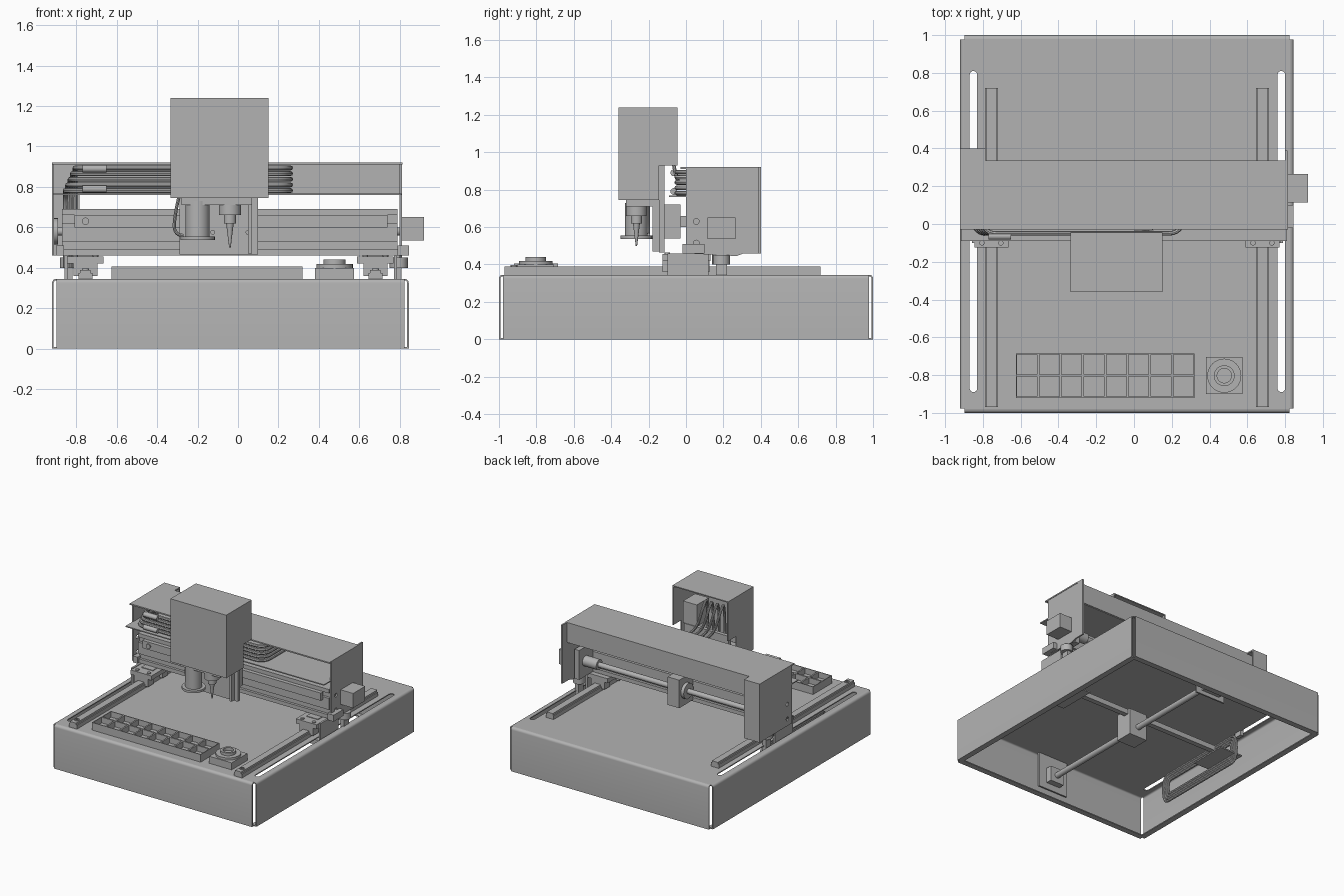
import bpy, bmesh, math
from mathutils import Matrix

if "Cube" in bpy.data.objects:
    bpy.data.objects.remove(bpy.data.objects["Cube"], do_unlink=True)

grey = bpy.data.materials.new("plain grey")
grey.use_nodes = True
grey.diffuse_color = (0.45, 0.45, 0.45, 1)
grey.node_tree.nodes["Principled BSDF"].inputs["Base Color"].default_value = (0.45, 0.45, 0.45, 1)
parts = []


def add(name, data):
    ob = bpy.data.objects.new(name, data)
    bpy.context.scene.collection.objects.link(ob)
    return ob


def finish(name, mesh):
    mesh.materials.clear()
    mesh.materials.append(grey)
    ob = add(name, mesh)
    parts.append(ob)
    return ob


def from_bmesh(name, bm):
    bmesh.ops.recalc_face_normals(bm, faces=bm.faces)
    mesh = bpy.data.meshes.new(name)
    bm.to_mesh(mesh)
    bm.free()
    return finish(name, mesh)


def box(name, x0, x1, y0, y1, z0, z1):
    bm = bmesh.new()
    bmesh.ops.create_cube(bm, size=1)
    for v in bm.verts:
        v.co = ((x0 + x1) / 2 + v.co.x * (x1 - x0), (y0 + y1) / 2 + v.co.y * (y1 - y0),
                (z0 + z1) / 2 + v.co.z * (z1 - z0))
    return from_bmesh(name, bm)


def rod(name, axis, at, length, r, r2=None):
    """Cylinder or cone starting at a point and running along an axis."""
    bm = bmesh.new()
    bmesh.ops.create_cone(bm, cap_ends=True, segments=32, radius1=r,
                          radius2=r if r2 is None else r2, depth=length)
    turn = {"x": Matrix.Rotation(math.pi / 2, 4, "Y"),
            "y": Matrix.Rotation(-math.pi / 2, 4, "X"), "z": Matrix()}[axis]
    move = Matrix.Translation(at) @ turn @ Matrix.Translation((0, 0, length / 2))
    bmesh.ops.transform(bm, matrix=move, verts=bm.verts)
    return from_bmesh(name, bm)


def baked(name, curve):
    """Turn a curve into a mesh part."""
    ob = add(name + "_curve", curve)
    deps = bpy.context.evaluated_depsgraph_get()
    mesh = bpy.data.meshes.new_from_object(ob.evaluated_get(deps))
    bpy.data.objects.remove(ob, do_unlink=True)
    bpy.data.curves.remove(curve)
    return mesh


def plate(name, plane, start, thick, outline, holes=()):
    """Flat outline with holes, given thickness along the normal of its plane."""
    curve = bpy.data.curves.new(name, "CURVE")
    curve.dimensions, curve.fill_mode, curve.extrude = "2D", "BOTH", thick / 2
    for loop in [outline, *holes]:
        s = curve.splines.new("POLY")
        s.points.add(len(loop) - 1)
        for p, (u, v) in zip(s.points, loop):
            p.co = (u, v, 0, 1)
        s.use_cyclic_u = True
    bm = bmesh.new()
    bm.from_mesh(baked(name, curve))
    bmesh.ops.remove_doubles(bm, verts=bm.verts, dist=1e-5)
    for v in bm.verts:
        a, b, c = v.co.x, v.co.y, v.co.z + start + thick / 2
        v.co = {"xy": (a, b, c), "yz": (c, a, b), "xz": (a, c, b)}[plane]
    return from_bmesh(name, bm)


def cable(name, points, r=0.011, cyclic=False):
    curve = bpy.data.curves.new(name, "CURVE")
    curve.dimensions, curve.bevel_depth, curve.bevel_resolution = "3D", r, 2
    curve.use_fill_caps = True
    s = curve.splines.new("NURBS")
    s.points.add(len(points) - 1)
    for p, co in zip(s.points, points):
        p.co = (*co, 1)
    s.order_u, s.resolution_u = 3, 6
    s.use_endpoint_u, s.use_cyclic_u = not cyclic, cyclic
    return finish(name, baked(name, curve))


def rect(u0, u1, v0, v1):
    return [(u0, v0), (u1, v0), (u1, v1), (u0, v1)]


def ring(u, v, r, n=20):
    return [(u + r * math.cos(i * math.tau / n), v + r * math.sin(i * math.tau / n)) for i in range(n)]


def capsule(u, v0, v1, r):
    arc = [i * math.pi / 8 for i in range(9)]
    return ([(u + r * math.cos(a), v1 + r * math.sin(a)) for a in arc]
            + [(u - r * math.cos(a), v0 - r * math.sin(a)) for a in arc])


# Base: slotted deck and four folded walls with open corners
XL, XR, TOP, T = -0.92, 0.845, 0.345, 0.008
plate("base_deck", "xy", TOP - T, T, rect(XL + 0.02, XR - 0.02, -0.98, 0.98),
      [capsule(-0.85, -0.87, 0.79, 0.02), capsule(0.78, -0.87, 0.79, 0.02)])


def folded_wall(name, edge, sign, along_x, a0, a1):
    """Bottom lip, wall and rounded top bend drawn as one sheet profile."""
    def sheet(o):
        pts = [(0.045, o), (o, o), (o, TOP - 0.02)]
        return pts + [(0.02 - (0.02 - o) * math.cos(t), TOP - 0.02 + (0.02 - o) * math.sin(t))
                      for t in (math.pi / 8 * i for i in range(1, 5))]
    outline = [(edge - sign * d, z) for d, z in sheet(0) + sheet(T)[::-1]]
    ob = plate(name, "yz", a0, a1 - a0, outline)
    if along_x is False:
        for v in ob.data.vertices:
            v.co = (v.co.y, v.co.x, v.co.z)
        ob.data.flip_normals()


folded_wall("base_front_wall", -1, -1, True, XL + 0.022, XR - 0.022)
folded_wall("base_back_wall", 1, 1, True, XL + 0.022, XR - 0.022)
folded_wall("base_right_wall", XL, -1, False, -0.978, 0.978)
folded_wall("base_left_wall", XR, 1, False, -0.978, 0.978)

# Rails, carriages and the brackets dropping through the slots
for side, cx, slot in (("right", -0.755, -0.85), ("left", 0.68, 0.78)):
    s = 1 if cx > 0 else -1
    box(side + "_rail", cx - 0.034, cx + 0.034, -0.97, 0.72, TOP, 0.375)
    box(side + "_rail_head", cx - 0.026, cx + 0.026, -0.97, 0.72, 0.375, 0.39)
    plate(side + "_rail_end", "xy", 0.39, 0.006, ring(cx, -0.92, 0.018), [ring(cx, -0.92, 0.01)])
    for y in (-0.09, 0.09):
        box(side + "_slider", cx - 0.06, cx + 0.06, y - 0.035, y + 0.035, 0.36, 0.425)
    box(side + "_carriage", cx - 0.09, cx + 0.09, -0.125, 0.13, 0.42, 0.455)
    box(side + "_carriage_web", cx - 0.05, cx + 0.05, -0.05, 0.05, 0.39, 0.46)
    for dx in (-0.05, 0.05):
        rod(side + "_carriage_bolt", "z", (cx + dx, -0.1, 0.455), 0.008, 0.014)
    box(side + "_drop_plate", slot - 0.008, slot + 0.008, -0.1, 0.12, 0.14, 0.46)
    box(side + "_drop_foot", min(slot, slot - s * 0.2), max(slot, slot - s * 0.2), -0.1, 0.2, 0.14, 0.15)
    box(side + "_sensor_post", slot, slot + 0.03, 0.16, 0.22, 0.3, 0.5)
    rod(side + "_sensor_cap", "z", (slot + 0.015, 0.19, 0.4), 0.05, 0.045)

# Drive screw under the deck
CX = -0.04
rod("base_screw", "y", (CX, -0.97, 0.17), 1.8, 0.022)
for name, y in (("front", -0.97), ("back", 0.8)):
    box("screw_" + name + "_bracket", CX - 0.13, CX + 0.13, y, y + 0.012, 0.06, 0.34)
    box("screw_" + name + "_bearing", CX - 0.06, CX + 0.06, y, y + 0.06, 0.11, 0.23)
box("base_motor", CX - 0.08, CX + 0.08, 0.81, 0.95, 0.09, 0.25)
box("base_screw_nut", CX - 0.08, CX + 0.08, -0.14, 0.0, 0.09, 0.3)
box("nut_crossbar", -0.85, 0.78, -0.06, -0.02, 0.26, 0.3)

# Cable loops under the deck
for i in range(4):
    r = 0.11 - 0.018 * i
    loop = [(-0.79 + 0.0, y, z) for y, z in
            [(-0.3, 0.19 - r), (-0.5, 0.19 - r), (-0.5 - r, 0.19 - r), (-0.5 - r, 0.19 + r),
             (-0.5, 0.19 + r), (-0.3, 0.19 + r), (0.1, 0.19 + r), (0.1 + r, 0.19 + r),
             (0.1 + r, 0.19 - r), (0.1, 0.19 - r)]]
    cable("base_cable_loop", loop, 0.01, True)

# Part tray and cleaning pad
TX0, TX1, TY0, TY1 = -0.625, 0.32, -0.92, -0.685
box("tray_floor", TX0, TX1, TY0, TY1, TOP, 0.36)
step, mid = (TX1 - TX0) / 8, (TY0 + TY1) / 2
cells = [rect(TX0 + i * step + 0.006, TX0 + (i + 1) * step - 0.006, a + 0.006, b - 0.006)
         for i in range(8) for a, b in ((TY0, mid), (mid, TY1))]
plate("tray_dividers", "xy", 0.36, 0.045, rect(TX0, TX1, TY0, TY1), cells)
box("pad_base", 0.38, 0.575, -0.9, -0.705, TOP, 0.4)
rod("pad_disc", "z", (0.478, -0.803, 0.4), 0.018, 0.09)
plate("pad_ring", "xy", 0.418, 0.022, ring(0.478, -0.803, 0.055, 32), [ring(0.478, -0.803, 0.038, 32)])

# Gantry beam with grooves, and its guide rail
half = [(0.0, 0.46), (0.0, 0.49), (0.02, 0.49), (0.02, 0.53), (0.0, 0.53),
        (0.0, 0.62), (0.02, 0.62), (0.02, 0.66), (0.0, 0.66), (0.0, 0.69)]
plate("gantry_beam", "yz", -0.87, 1.66, half + [(0.1 - y, z) for y, z in half[::-1]])
box("gantry_guide_rail", -0.81, 0.74, -0.03, 0.0, 0.6, 0.66)
rod("rail_stop", "y", (-0.755, -0.04, 0.63), 0.02, 0.018)

# Gantry cover: roof, back strip, cable shelf and end panels
box("cover_roof", XL, 0.815, -0.03, 0.335, 0.91, 0.92)
box("cover_back", -0.91, 0.805, 0.325, 0.335, 0.765, 0.92)
box("cable_shelf", -0.915, 0.81, -0.09, 0.33, 0.76, 0.768)
plate("left_end_panel", "yz", 0.8, 0.012,
      [(0.0, 0.46), (0.27, 0.445), (0.31, 0.46), (0.39, 0.46), (0.39, 0.92), (0.0, 0.92)],
      [ring(0.055, 0.63, 0.015), ring(0.055, 0.515, 0.015)])
plate("right_end_panel", "yz", XL, 0.01, rect(0.0, 0.4, 0.46, 0.92),
      [ring(0.055, 0.63, 0.015), ring(0.055, 0.515, 0.015)])
box("right_end_back", XL, -0.785, 0.39, 0.4, 0.46, 0.92)
box("right_end_roof", XL, -0.785, 0.33, 0.4, 0.91, 0.92)
box("left_end_foot", 0.79, 0.845, -0.02, 0.1, 0.46, 0.51)
box("right_end_foot", -0.9, -0.86, -0.02, 0.1, 0.46, 0.51)

# Gantry drive: motor, coupler, screw and nut
box("gantry_motor", 0.812, 0.92, 0.115, 0.265, 0.535, 0.65)
rod("gantry_coupler", "x", (0.62, 0.19, 0.58), 0.12, 0.04)
rod("gantry_screw", "x", (-0.92, 0.19, 0.58), 1.72, 0.02)
box("screw_bearing_block", 0.74, 0.78, 0.1, 0.27, 0.46, 0.69)
box("gantry_nut", -0.13, -0.03, 0.1, 0.27, 0.47, 0.69)
rod("gantry_nut_flange", "x", (-0.155, 0.19, 0.58), 0.025, 0.06)
plate("end_bearing", "yz", -0.93 + 0.01, 0.03, ring(0.19, 0.58, 0.065, 32), [ring(0.19, 0.58, 0.035, 32)])

# Cable bundle along the shelf, ending in stacked bends
for i in range(5):
    z, x = 0.782 + 0.028 * i, -0.855 + 0.012 * i
    cable("shelf_cable", [(x, 0.15, 0.4), (x, 0.15, 0.6), (x, 0.15, z), (x, -0.05, z), (x + 0.15, -0.05, z),
                          (0.1, -0.05, z), (0.26, -0.05, z), (0.26, 0.13, z), (0.26, 0.28, z),
                          (0.1, 0.28, z), (-0.7, 0.28, z)], 0.012)
for x, z in ((-0.72, 0.89), (-0.72, 0.79)):
    rod("cable_plug", "x", (x - 0.05, -0.065, z), 0.12, 0.018)

# Tool head: mounting plate, slider and folded cover
box("head_slider", -0.25, 0.06, -0.115, -0.03, 0.54, 0.72)
plate("head_plate", "xz", -0.145, 0.03, rect(-0.29, 0.1, 0.465, 0.93),
      [ring(-0.125, 0.575, 0.01), ring(0.05, 0.575, 0.01)])
side = [(-0.36, 0.745), (-0.145, 0.745), (-0.145, 0.93), (-0.045, 0.93), (-0.045, 1.24), (-0.36, 1.24)]
plate("head_cover_right", "yz", -0.335, 0.008, side)
plate("head_cover_left", "yz", 0.142, 0.008, side)
box("head_cover_front", -0.33, 0.145, -0.36, -0.352, 0.745, 1.24)
box("head_cover_roof", -0.33, 0.145, -0.36, -0.045, 1.232, 1.24)
box("head_tool_block", -0.28, 0.07, -0.32, -0.145, 0.71, 0.78)
box("head_motor", -0.01, 0.11, -0.27, -0.12, 0.93, 1.1)
box("head_back_rib", 0.05, 0.07, -0.18, -0.145, 0.47, 0.74)
for i in range(4):
    x = -0.05 - 0.05 * i
    cable("head_cable", [(x, -0.2, 0.78), (x, -0.2, 1.15), (x - 0.03, -0.1, 1.12),
                         (x, -0.07, 0.95), (x + 0.1, -0.05, 0.86), (0.1, -0.04, 0.84)], 0.01)

# Camera barrel with light ring, and the nozzle
rod("camera_barrel", "z", (-0.2, -0.265, 0.55), 0.18, 0.06)
plate("light_ring", "xy", 0.537, 0.018, ring(-0.2, -0.265, 0.085, 32), [ring(-0.2, -0.265, 0.045, 32)])
rod("nozzle_collar", "z", (CX, -0.265, 0.66), 0.08, 0.055)
rod("nozzle_body", "z", (CX, -0.265, 0.62), 0.05, 0.03)
rod("nozzle_tip", "z", (CX, -0.265, 0.5), 0.13, 0.004, 0.02)
cable("camera_lead", [(-0.27, -0.2, 0.56), (-0.32, -0.2, 0.56), (-0.31, -0.2, 0.68), (-0.29, -0.2, 0.76)], 0.008)

# Smooth the round surfaces while keeping edges sharp
bpy.ops.object.select_all(action="DESELECT")
for ob in parts:
    ob.select_set(True)
bpy.context.view_layer.objects.active = parts[0]
bpy.ops.object.shade_smooth_by_angle(angle=math.radians(35))
